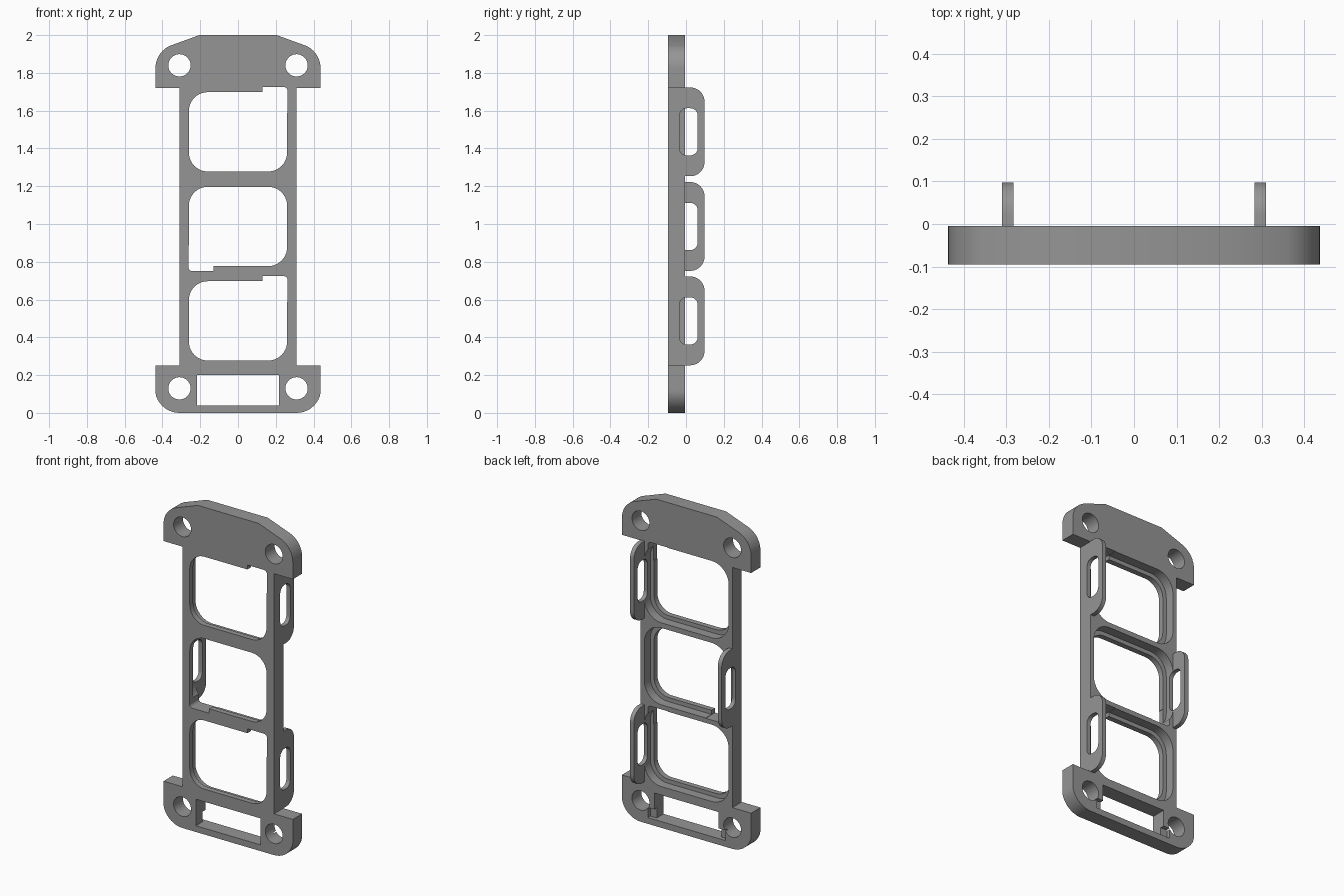
import bpy, bmesh, math

if "Cube" in bpy.data.objects:
    bpy.data.objects.remove(bpy.data.objects["Cube"])

FRONT, BACK, LIP, TAB_END = -0.095, -0.005, -0.062, 0.098

grey = bpy.data.materials.new("plain grey")
grey.diffuse_color = (0.30, 0.30, 0.30, 1)
grey.use_nodes = True
grey.node_tree.nodes["Principled BSDF"].inputs["Base Color"].default_value = grey.diffuse_color


def arc(cx, cz, r, a0, a1, n=10):
    return [(cx + r * math.cos(math.radians(a0 + (a1 - a0) * i / n)),
             cz + r * math.sin(math.radians(a0 + (a1 - a0) * i / n))) for i in range(n + 1)]


def rounded(a0, a1, b0, b1, radii):
    """Rectangle with corner radii: high-high, low-high, low-low, high-low."""
    pts = []
    for i, (a, b, sa, sb) in enumerate([(a1, b1, -1, -1), (a0, b1, 1, -1), (a0, b0, 1, 1), (a1, b0, -1, 1)]):
        r = radii[i]
        pts += arc(a + sa * r, b + sb * r, r, 90 * i, 90 * i + 90) if r else [(a, b)]
    return pts


def prism(name, pts, lo, hi, axis="y"):
    """Extrude a profile along y (points are x, z) or along x (points are y, z)."""
    bm = bmesh.new()
    place = (lambda p, d: (p[0], d, p[1])) if axis == "y" else (lambda p, d: (d, p[0], p[1]))
    face = bm.faces.new([bm.verts.new(place(p, lo)) for p in pts])
    ext = bmesh.ops.extrude_face_region(bm, geom=[face])
    shift = (0, hi - lo, 0) if axis == "y" else (hi - lo, 0, 0)
    bmesh.ops.translate(bm, vec=shift, verts=[v for v in ext["geom"] if isinstance(v, bmesh.types.BMVert)])
    bmesh.ops.recalc_face_normals(bm, faces=bm.faces)
    me = bpy.data.meshes.new(name)
    bm.to_mesh(me)
    bm.free()
    me.materials.append(grey)
    ob = bpy.data.objects.new(name, me)
    bpy.context.collection.objects.link(ob)
    return ob


def cut(ob, pts, lo, hi, axis="y"):
    tool = prism("cutter", pts, lo, hi, axis)
    tool.hide_render = True
    mod = ob.modifiers.new("cut", "BOOLEAN")
    mod.operation, mod.solver, mod.object = "DIFFERENCE", "EXACT", tool
    bpy.context.view_layer.objects.active = ob
    bpy.ops.object.modifier_apply(modifier=mod.name)
    bpy.data.objects.remove(tool)


def smooth(ob):
    bpy.ops.object.select_all(action="DESELECT")
    ob.select_set(True)
    bpy.context.view_layer.objects.active = ob
    bpy.ops.object.shade_smooth_by_angle(angle=math.radians(25))


# Frame outline: right half from bottom to top, then mirrored
half = arc(0.31, 0.13, 0.13, -90, 0) + [(0.437, 0.252), (0.31, 0.252), (0.31, 1.72), (0.437, 1.72)]
half += arc(0.307, 1.825, 0.13, 0, 65) + [(0.205, 2.0)]
half = [(min(x, 0.437), z) for x, z in half]
frame = prism("frame", half + [(-x, z) for x, z in reversed(half)], FRONT, BACK)

# Screw holes in both brackets
for x in (-0.31, 0.31):
    for z in (0.13, 1.84):
        cut(frame, arc(x, z, 0.059, 0, 360, 40)[:-1], -0.2, 0.2)

# Opening in the lower bracket, with a shallow step at the back
cut(frame, rounded(-0.218, 0.218, 0.038, 0.2, [0] * 4), -0.2, 0.2)
cut(frame, rounded(-0.262, 0.262, 0.038, 0.10, [0] * 4), -0.03, 0.2)

# Three windows, each with a rear recess, a corner notch and a slotted side tab
for label, zc, s in (("upper", 1.488, 1), ("middle", 0.987, -1), ("lower", 0.487, 1)):
    cut(frame, rounded(-0.26, 0.26, zc - 0.21, zc + 0.21, [0.1] * 4), -0.2, 0.2)
    cut(frame, rounded(-0.285, 0.285, zc - 0.235, zc + 0.235, [0.115] * 4), LIP, 0.2)
    notch = rounded(0.13, 0.262, 0.1, 0.237, [0.02, 0, 0, 0])
    cut(frame, [(s * x, zc + s * z) for x, z in notch], -0.2, 0.2)

    tab = prism(label + "_tab", rounded(BACK, TAB_END, zc - 0.235, zc + 0.235, [0.075, 0, 0, 0.075]),
                s * 0.284, s * 0.31, "x")
    slot = rounded(-0.035, 0.062, zc - 0.125, zc + 0.125, [0.04] * 4)
    for ob in (frame, tab):
        cut(ob, slot, s * 0.2, s * 0.4, "x")
    smooth(tab)

smooth(frame)
